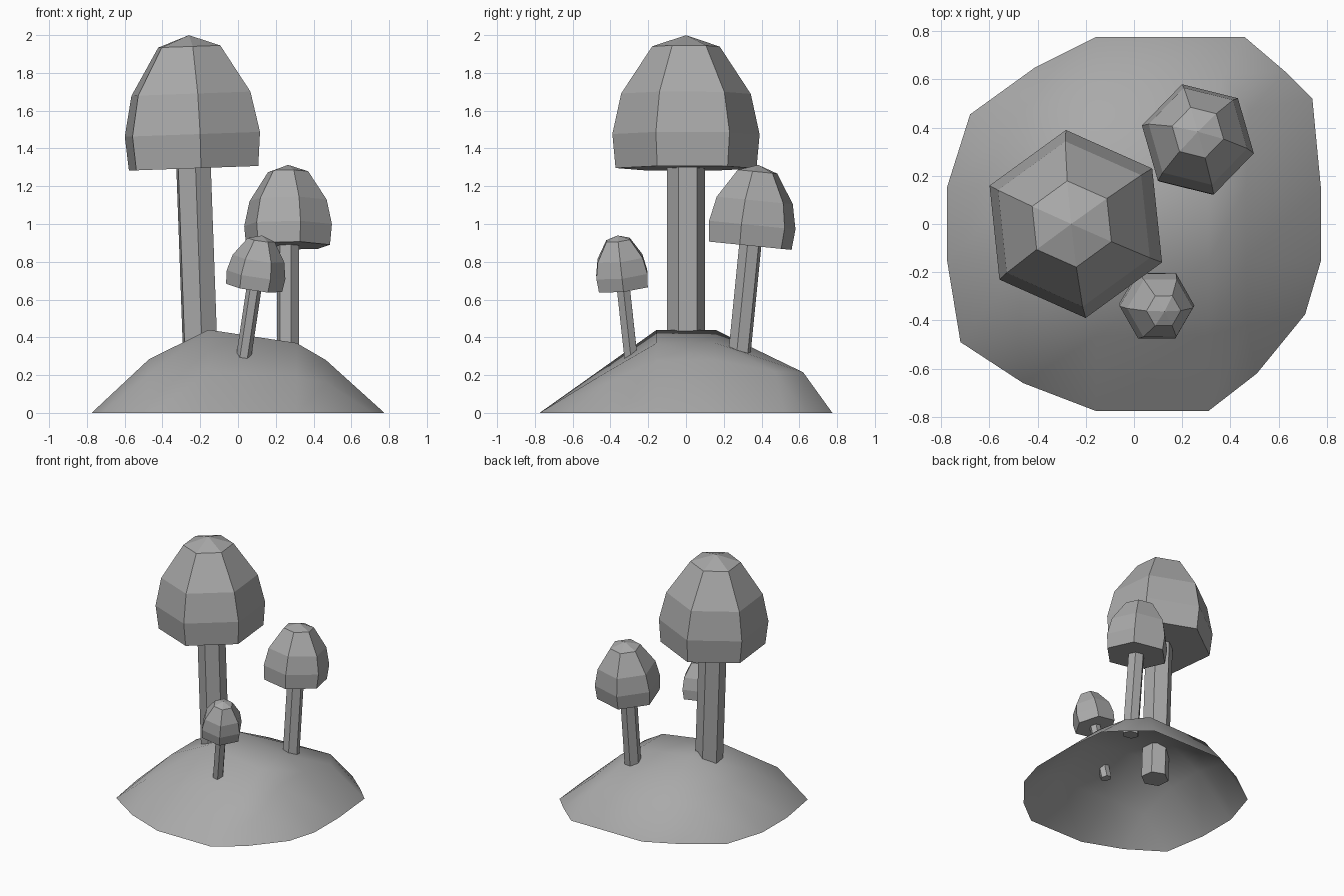
import bpy, bmesh, math
from mathutils import Vector, Matrix

if "Cube" in bpy.data.objects:
    bpy.data.objects.remove(bpy.data.objects["Cube"], do_unlink=True)

grey = bpy.data.materials.new("plain_grey")
grey.use_nodes = True
COLOUR = (0.4, 0.4, 0.4, 1)
grey.diffuse_color = COLOUR
grey.node_tree.nodes["Principled BSDF"].inputs["Base Color"].default_value = COLOUR


def add_object(name, bm, smooth=False):
    mesh = bpy.data.meshes.new(name)
    bmesh.ops.recalc_face_normals(bm, faces=bm.faces)
    for face in bm.faces:
        face.smooth = smooth
    bm.to_mesh(mesh)
    bm.free()
    mesh.materials.append(grey)
    obj = bpy.data.objects.new(name, mesh)
    bpy.context.collection.objects.link(obj)
    return obj


def lathe(name, profile, matrix, turn, sides=6):
    """Flat-sided solid: rings of (radius, height), a zero radius makes a tip."""
    bm = bmesh.new()
    rings = []
    for radius, height in profile:
        if radius == 0:
            rings.append([bm.verts.new((0, 0, height))] * sides)
            continue
        angles = [turn + math.tau * i / sides for i in range(sides)]
        rings.append([bm.verts.new((radius * math.cos(a), radius * math.sin(a), height))
                      for a in angles])
    for low, high in zip(rings, rings[1:]):
        for i in range(sides):
            j = (i + 1) % sides
            corners = [low[i], low[j], high[j], high[i]]
            bm.faces.new(list(dict.fromkeys(corners)))
    bm.faces.new(rings[0][::-1])
    if profile[-1][0] > 0:
        bm.faces.new(rings[-1])
    bm.transform(matrix)
    return add_object(name, bm)


# Mushrooms: one shape at three sizes, each leaning its own way
CAP = [(0.375, 0), (0.392, 0.18), (0.345, 0.395), (0.18, 0.645), (0, 0.705)]


def mushroom(name, scale, cap_base, lean, turn, foot):
    axis = Vector((lean[0], lean[1], 1)).normalized()
    tilt = Vector((0, 0, 1)).rotation_difference(axis).to_matrix().to_4x4()
    place = Matrix.Translation(cap_base) @ tilt
    angle = math.radians(turn)
    lathe(name + "_cap", [(r * scale, h * scale) for r, h in CAP], place, angle)
    length = (cap_base[2] - foot) / axis.z
    radius = 0.1 * scale
    lathe(name + "_stem", [(radius, -length), (radius, 0.1 * scale)], place, angle)


mushroom("large_mushroom", 1.0, (-0.235, 0, 1.295), (-0.036, 0), 36, 0.19)
mushroom("medium_mushroom", 0.61, (0.265, 0.34, 0.885), (0, 0.1), 46, 0.26)
mushroom("small_mushroom", 0.4, (0.085, -0.332, 0.662), (0.15, -0.11), 0, 0.24)

# Mound: an open shell on a six by six lattice without its four corners
ROWS = [
    [(-.46, -.66, 0), (-.16, -.775, 0), (.31, -.775, 0), (.51, -.62, 0)],
    [(-.72, -.49, 0), (-.48, -.46, .2), (-.155, -.465, .22), (.31, -.465, .19),
     (.47, -.42, .16), (.71, -.375, 0)],
    [(-.775, -.155, 0), (-.47, -.155, .285), (-.155, -.155, .44), (.31, -.155, .37),
     (.465, -.155, .28), (.775, -.155, 0)],
    [(-.775, .155, 0), (-.47, .155, .285), (-.155, .155, .44), (.31, .155, .37),
     (.465, .155, .28), (.775, .155, 0)],
    [(-.68, .455, 0), (-.44, .47, .2), (-.155, .6, .215), (.37, .62, .215),
     (.48, .47, .22), (.74, .52, 0)],
    [(-.41, .65, 0), (-.16, .775, 0), (.46, .775, 0), (.63, .63, 0)],
]
bm = bmesh.new()
grid = [[bm.verts.new(p) for p in row] for row in ROWS]
grid[0] = [None] + grid[0] + [None]
grid[-1] = [None] + grid[-1] + [None]
for low, high in zip(grid, grid[1:]):
    for i in range(len(low) - 1):
        corners = [low[i], low[i + 1], high[i + 1], high[i]]
        bm.faces.new([v for v in corners if v])
add_object("mound", bm, smooth=True)
